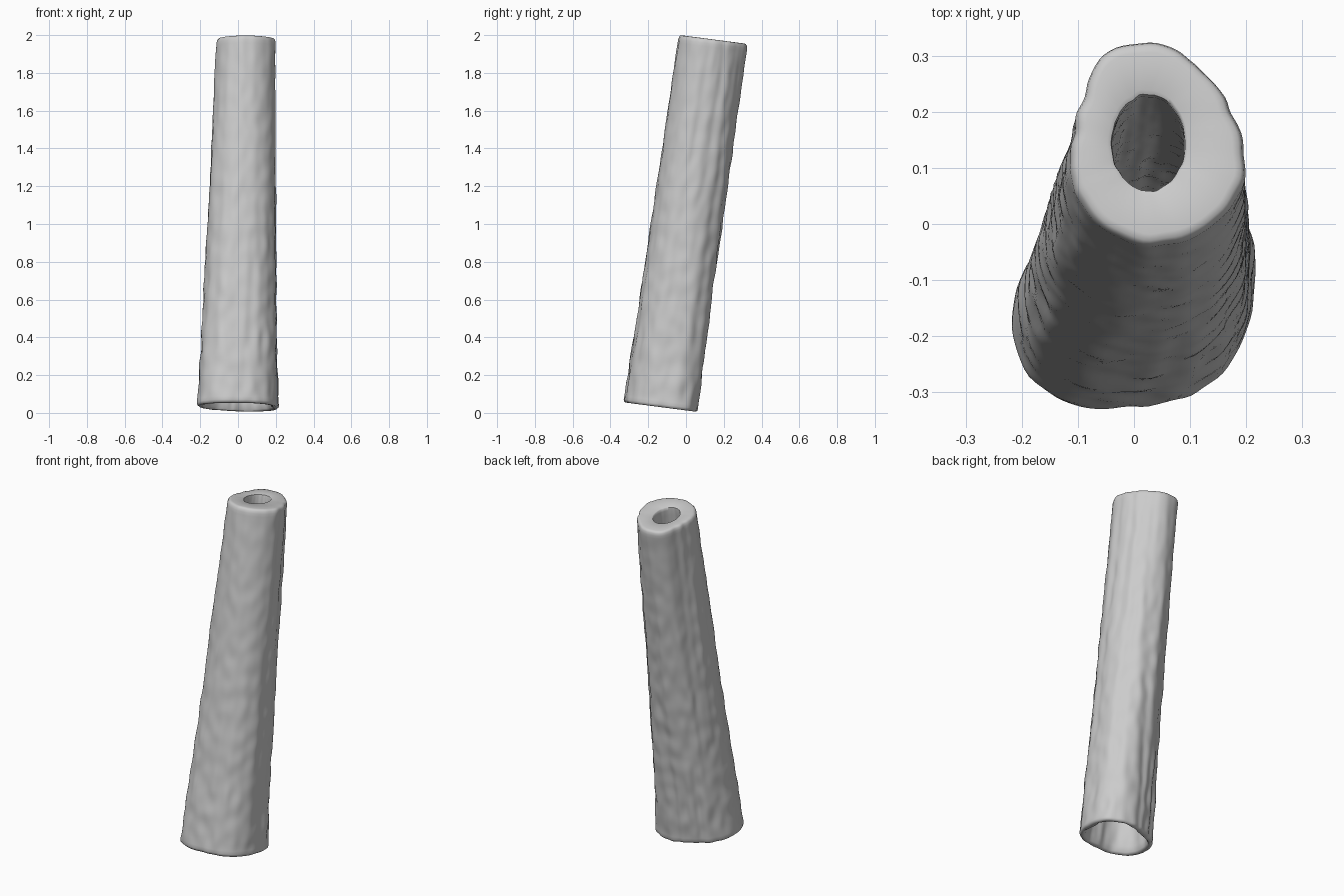
import bpy, bmesh, math
from mathutils import Vector, noise

if "Cube" in bpy.data.objects:
    bpy.data.objects.remove(bpy.data.objects["Cube"], do_unlink=True)

SIDES, ROWS = 96, 110
LOW_CENTRE, HIGH_CENTRE = Vector((0, -0.13, 0.03)), Vector((0.04, 0.145, 1.977))
TILT = -0.13  # slope of every cross-section, square to the leaning axis

# Radii of the end sections, every 30 degrees from +x
LOW = [.213, .235, .22, .178, .165, .188, .213, .235, .227, .197, .205, .213]
HIGH = [.155, .146, .158, .18, .183, .15, .15, .168, .178, .182, .178, .17]


def radius_at(radii, angle):
    """Smooth closed interpolation through the section radii."""
    u = angle / math.tau * len(radii)
    i, f = int(u), u % 1
    a, b, c, d = (radii[(i + k) % len(radii)] for k in (-1, 0, 1, 2))
    return b + f / 2 * (c - a + f * (2 * a - 5 * b + 4 * c - d + f * (3 * (b - c) + d - a)))


def relief(angle, t):
    """Long grooves on the rear, short pits and bumps lower down."""
    c, s = math.cos(angle), math.sin(angle)
    groove = noise.noise(Vector((c * 4, s * 4, t * 3)))
    pits = noise.noise(Vector((c * 4 + 9, s * 4, t * 22)))
    rear = 0.5 + 0.5 * s
    return groove * (0.004 + 0.005 * rear) + pits * (0.003 + 0.004 * (1 - t))


def outer_point(angle, t, inset=0):
    s = t ** 0.8
    r = radius_at(LOW, angle) * (1 - s) + radius_at(HIGH, angle) * s
    r += relief(angle, t) - inset
    return place(r * math.cos(angle), r * math.sin(angle), t)


def inner_point(angle, t, inset=0):
    wide = radius_at(LOW, angle) - 0.032
    s = t ** 0.7
    x = wide * math.cos(angle) * (1 - s) + (0.064 * math.cos(angle) - 0.014) * s
    y = wide * math.sin(angle) * (1 - s) + 0.083 * math.sin(angle) * s
    grow = 1 + inset + 0.6 * relief(angle + 1, t) / 0.1
    return place(x * grow, y * grow, t)


def place(x, y, t):
    c = LOW_CENTRE.lerp(HIGH_CENTRE, t)
    return Vector((c.x + x, c.y + y, c.z + TILT * y))


# Closed profile: outer wall up, rounded rim, bore down, rounded lower lip
profile = [(outer_point, 0, 0.012), (outer_point, 0.003, 0.004)]
profile += [(outer_point, 0.008 + 0.98 * i / ROWS, 0) for i in range(ROWS + 1)]
profile += [(outer_point, 0.995, 0.003), (outer_point, 0.999, 0.009), (outer_point, 1, 0.02)]
profile += [(inner_point, 1, 0.12), (inner_point, 0.998, 0.03)]
profile += [(inner_point, 0.99 - 0.985 * i / 60, 0) for i in range(61)]
profile += [(inner_point, 0, 0.04)]

bm = bmesh.new()
rings = [[bm.verts.new(fn(math.tau * k / SIDES, t, inset)) for k in range(SIDES)]
         for fn, t, inset in profile]
for i, ring in enumerate(rings):
    nxt = rings[(i + 1) % len(rings)]
    for k in range(SIDES):
        j = (k + 1) % SIDES
        bm.faces.new((ring[k], ring[j], nxt[j], nxt[k]))
bmesh.ops.recalc_face_normals(bm, faces=bm.faces)
mesh = bpy.data.meshes.new("hollow_shaft")
bm.to_mesh(mesh)
bm.free()

shaft = bpy.data.objects.new("hollow_shaft", mesh)
bpy.context.collection.objects.link(shaft)

# Plain grey surface
grey = bpy.data.materials.new("plain_grey")
grey.use_nodes = True
colour = (0.6, 0.6, 0.6, 1)
grey.diffuse_color = colour
grey.node_tree.nodes["Principled BSDF"].inputs["Base Color"].default_value = colour
mesh.materials.append(grey)

bpy.context.view_layer.objects.active = shaft
shaft.select_set(True)
bpy.ops.object.shade_smooth_by_angle(angle=math.radians(50))
